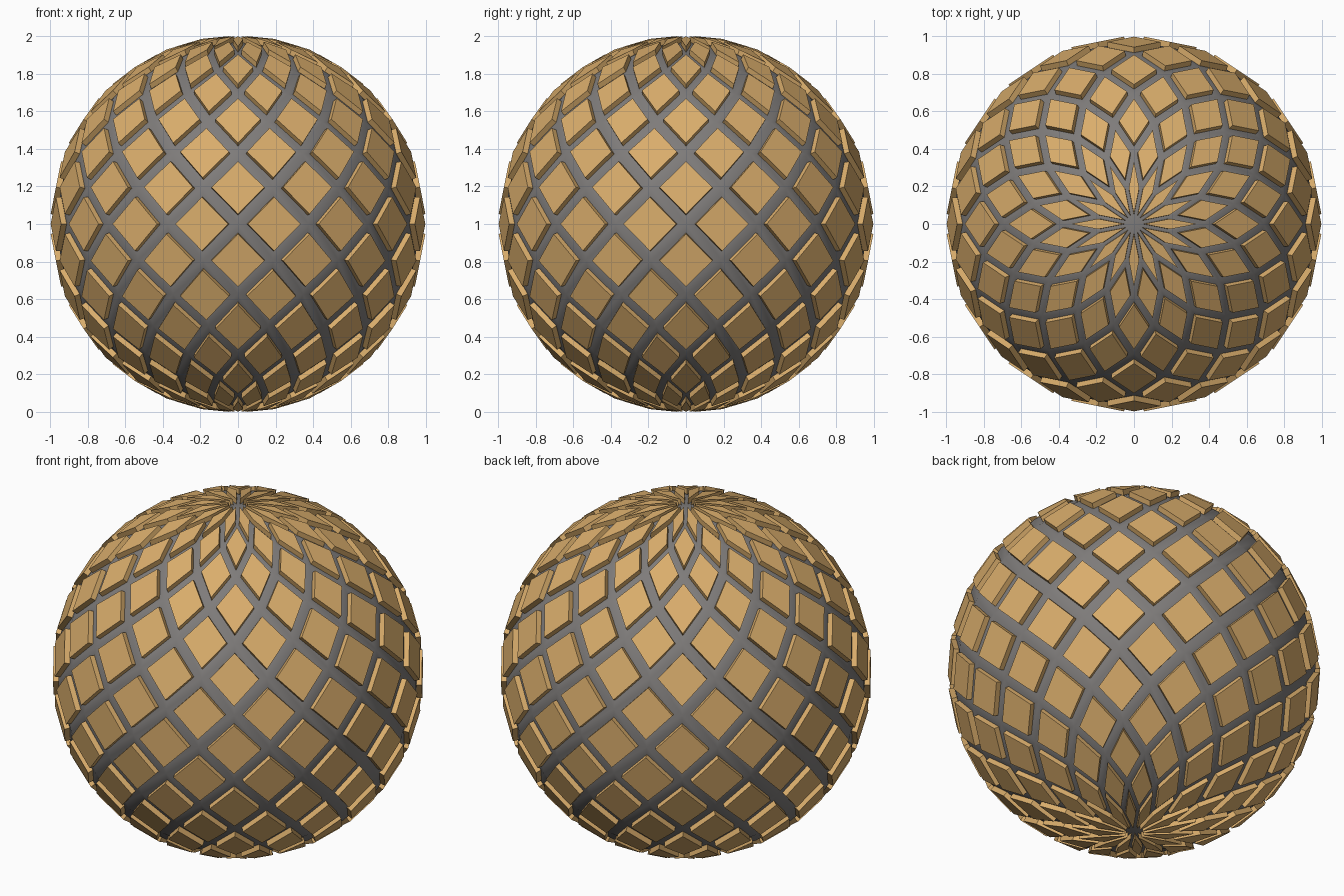
import bpy, bmesh
from math import sin, cos, pi
from mathutils import Vector

cube = bpy.data.objects.get("Cube")
if cube:
    bpy.data.objects.remove(cube, do_unlink=True)

RADIUS = 0.978      # core sphere
STEP = pi / 16      # spacing of the diagonal grid
INSET = 0.75        # plate size within its diamond cell
RAISE = 0.03        # plate height


def material(name, rgb):
    mat = bpy.data.materials.new(name)
    mat.use_nodes = True
    mat.diffuse_color = (*rgb, 1)
    mat.node_tree.nodes["Principled BSDF"].inputs["Base Color"].default_value = (*rgb, 1)
    return mat


bm = bmesh.new()
grid = {}


def corner(row, col):
    """Shared grid vertex; all columns meet at the poles."""
    key = (row, 0 if abs(row) == 8 else col % 32)
    if key not in grid:
        lat, lon = row * STEP, col * STEP
        grid[key] = bm.verts.new(RADIUS * Vector(
            (cos(lat) * cos(lon), cos(lat) * sin(lon), sin(lat))))
    return grid[key]


# Diamond cells covering the ball, each row offset by half a cell
cells = []
for row in range(-7, 8):
    for col in range((row + 1) % 2, 32, 2):
        cells.append(bm.faces.new((corner(row + 1, col), corner(row, col - 1),
                                   corner(row - 1, col), corner(row, col + 1))))

# Shrink each cell, leaving the grey lattice around it
cells = bmesh.ops.extrude_discrete_faces(bm, faces=cells)["faces"]
for face in cells:
    centre = face.calc_center_median()
    for v in face.verts:
        v.co = centre.lerp(v.co, INSET)
for face in bm.faces:
    face.smooth = True
    face.material_index = 0

# Raise the plates, with their side walls in the same colour
plates = bmesh.ops.extrude_discrete_faces(bm, faces=cells)["faces"]
bm.normal_update()
for face in plates:
    lift = face.normal * RAISE
    for v in face.verts:
        v.co += lift
    walls = [f for e in face.edges for f in e.link_faces]
    for f in walls:
        f.material_index = 1
        f.smooth = False

bm.normal_update()
mesh = bpy.data.meshes.new("plated_ball")
bm.to_mesh(mesh)
bm.free()
mesh.materials.append(material("lattice_grey", (0.21, 0.20, 0.195)))
mesh.materials.append(material("plate_gold", (0.70, 0.42, 0.15)))

ball = bpy.data.objects.new("plated_ball", mesh)
ball.location.z = 1
bpy.context.collection.objects.link(ball)
